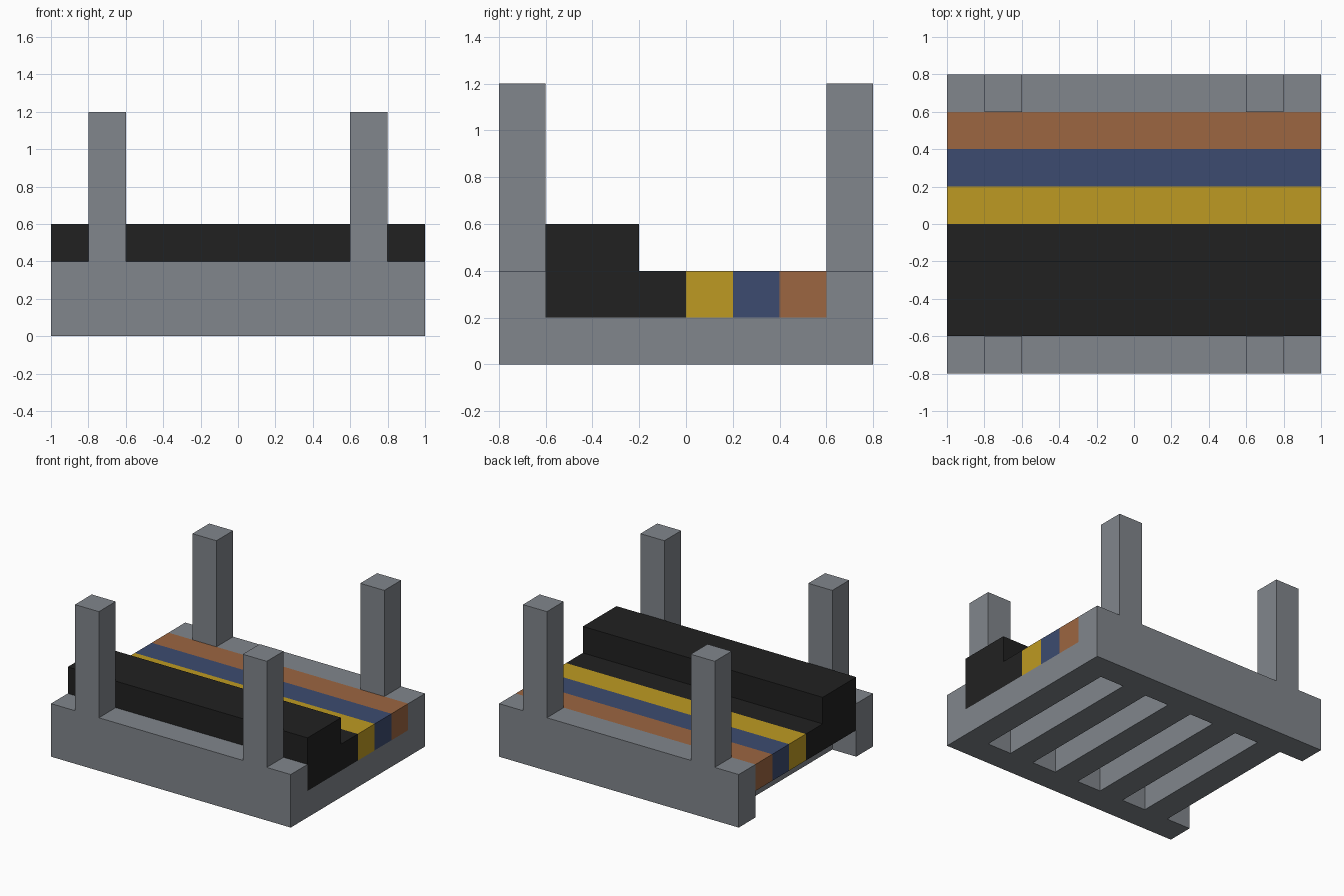
import bpy
import bmesh

cube = bpy.data.objects.get("Cube")
if cube:
    bpy.data.objects.remove(cube, do_unlink=True)


def material(name, rgb):
    """Flat material from 0-255 sRGB values, stored as linear."""
    linear = [c / 255 / 12.92 if c / 255 <= 0.04045 else ((c / 255 + 0.055) / 1.055) ** 2.4
              for c in rgb]
    mat = bpy.data.materials.new(name)
    mat.use_nodes = True
    mat.diffuse_color = (*linear, 1)
    bsdf = mat.node_tree.nodes["Principled BSDF"]
    bsdf.inputs["Base Color"].default_value = (*linear, 1)
    bsdf.inputs["Roughness"].default_value = 0.8
    return mat


GREY = material("steel grey", (129, 134, 140))
BLACK = material("black", (33, 33, 33))
YELLOW = material("mustard yellow", (190, 154, 34))
BLUE = material("slate blue", (60, 75, 112))
BROWN = material("copper brown", (156, 102, 65))


def extrude_x(name, profile, x0, x1, mat):
    """Closed (y, z) profile swept along x from x0 to x1."""
    bm = bmesh.new()
    face = bm.faces.new([bm.verts.new((x0, y, z)) for y, z in profile])
    swept = bmesh.ops.extrude_face_region(bm, geom=[face])["geom"]
    verts = [v for v in swept if isinstance(v, bmesh.types.BMVert)]
    bmesh.ops.translate(bm, verts=verts, vec=(x1 - x0, 0, 0))
    bmesh.ops.recalc_face_normals(bm, faces=bm.faces)
    mesh = bpy.data.meshes.new(name)
    bm.to_mesh(mesh)
    bm.free()
    mesh.materials.append(mat)
    obj = bpy.data.objects.new(name, mesh)
    bpy.context.collection.objects.link(obj)
    return obj


def box(name, x0, x1, y0, y1, z0, z1, mat):
    return extrude_x(name, [(y0, z0), (y1, z0), (y1, z1), (y0, z1)], x0, x1, mat)


# Long side rails and the four upright posts
for end, y0, y1 in (("front", -0.8, -0.6), ("back", 0.6, 0.8)):
    box(end + "_rail", -1, 1, y0, y1, 0, 0.4, GREY)
    for side, x0, x1 in (("right", -0.8, -0.6), ("left", 0.6, 0.8)):
        box(f"{end}_{side}_post", x0, x1, y0, y1, 0.4, 1.2, GREY)

# Floor slats: evenly spaced, flush with the +x end and open at the -x end
for i in range(5):
    x0 = -0.8 + 0.4 * i
    box(f"floor_slat_{i + 1}", x0, x0 + 0.2, -0.6, 0.6, 0, 0.2, GREY)

# Stepped dark block
extrude_x("stepped_block",
          [(-0.6, 0.2), (0, 0.2), (0, 0.4), (-0.2, 0.4), (-0.2, 0.6), (-0.6, 0.6)],
          -1, 1, BLACK)

# Coloured bars lying side by side
for i, (name, mat) in enumerate((("yellow", YELLOW), ("blue", BLUE), ("brown", BROWN))):
    box(name + "_bar", -1, 1, 0.2 * i, 0.2 * (i + 1), 0.2, 0.4, mat)
